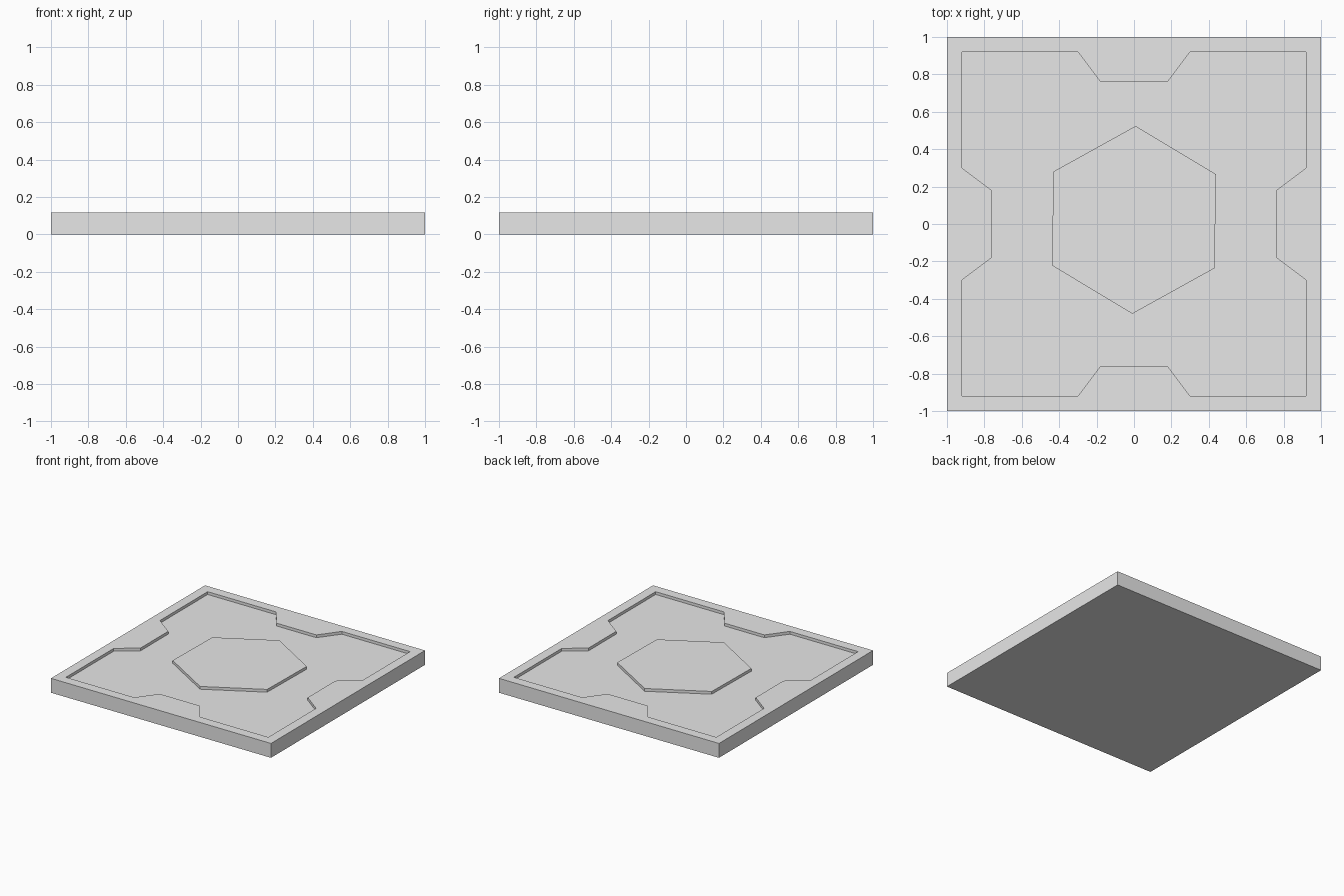
import bpy
import bmesh
from math import sin, cos, radians

cube = bpy.data.objects.get("Cube")
if cube:
    bpy.data.objects.remove(cube, do_unlink=True)

TOP = 0.118      # height of rim and centre plate
FLOOR = 0.095    # height of the recessed floor

grey = bpy.data.materials.new("plain grey")
grey.use_nodes = True
colour = (0.8, 0.8, 0.8, 1)
grey.diffuse_color = colour
grey.node_tree.nodes["Principled BSDF"].inputs["Base Color"].default_value = colour


def loop(bm, points, z):
    return [bm.verts.new((x, y, z)) for x, y in points]


def walls(bm, a, b):
    for i in range(len(a)):
        j = (i + 1) % len(a)
        bm.faces.new((a[i], a[j], b[j], b[i]))


def finish(bm, name):
    bmesh.ops.recalc_face_normals(bm, faces=bm.faces)
    mesh = bpy.data.meshes.new(name)
    bm.to_mesh(mesh)
    bm.free()
    mesh.materials.append(grey)
    obj = bpy.data.objects.new(name, mesh)
    bpy.context.collection.objects.link(obj)
    return obj


# Outlines: square slab, and a recess with a tapered notch on each side
square = [(-1, -1), (1, -1), (1, 1), (-1, 1)]
side = [(-0.92, -0.92), (-0.3, -0.92), (-0.18, -0.76), (0.18, -0.76), (0.3, -0.92)]
recess = []
for turn in range(4):
    recess += side
    side = [(-y, x) for x, y in side]
# The side notches are as wide as the front and back ones

# Floor tile: slab with raised rim and sunken floor
bm = bmesh.new()
bottom, top = loop(bm, square, 0), loop(bm, square, TOP)
rim, floor = loop(bm, recess, TOP), loop(bm, recess, FLOOR)
walls(bm, bottom, top)
walls(bm, rim, floor)
bm.faces.new(bottom)
bm.faces.new(floor)
ring = []
for verts in (top, rim):
    for i, v in enumerate(verts):
        w = verts[(i + 1) % len(verts)]
        ring.append(bm.edges.get((v, w)) or bm.edges.new((v, w)))
bmesh.ops.triangle_fill(bm, edges=ring, use_beauty=True, normal=(0, 0, 1))
bmesh.ops.dissolve_limit(bm, angle_limit=radians(1), verts=[], edges=[])
finish(bm, "floor_tile")

# Raised hexagonal plate, turned slightly and set a little behind centre
bm = bmesh.new()
hexagon = [(0.502 * cos(radians(29 + 60 * k)), 0.022 + 0.502 * sin(radians(29 + 60 * k)))
           for k in range(6)]
low, high = loop(bm, hexagon, FLOOR - 0.01), loop(bm, hexagon, TOP)
walls(bm, low, high)
bm.faces.new(low)
bm.faces.new(high)
finish(bm, "hexagon_plate")
